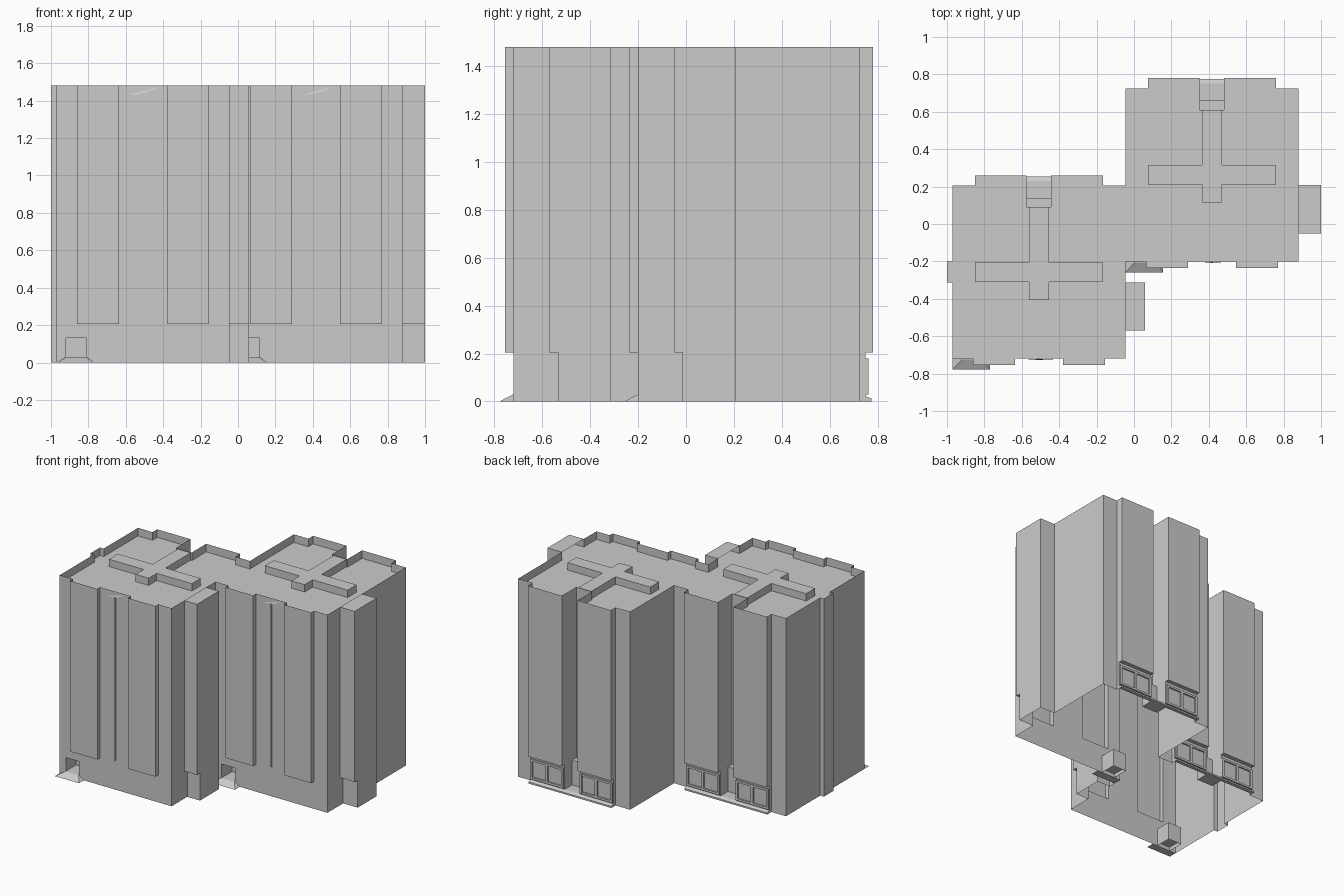
import bpy, bmesh

if "Cube" in bpy.data.objects:
    bpy.data.objects.remove(bpy.data.objects["Cube"])

H, ROOF, LEDGE, DOOR = 1.48, 1.42, 0.205, 0.13
OFFSET = (0.925, 0.52)                      # second tower relative to first
TOWERS = [("left", 0, 0, 0.105), ("right", *OFFSET, 0.12)]


def make(name, faces):
    """Object from a list of faces, each a list of 3D points."""
    bm = bmesh.new()
    for f in faces:
        bm.faces.new([bm.verts.new(p) for p in f])
    bmesh.ops.remove_doubles(bm, verts=bm.verts, dist=1e-5)
    me = bpy.data.meshes.new(name)
    bm.to_mesh(me)
    bm.free()
    ob = bpy.data.objects.new(name, me)
    bpy.context.collection.objects.link(ob)
    return ob


def flat(x0, x1, y0, y1, z, up=True):
    q = [(x0, y0, z), (x1, y0, z), (x1, y1, z), (x0, y1, z)]
    return q if up else q[::-1]


def prism(pts, z0, z1):
    n = len(pts)
    walls = [[(*pts[i], z0), (*pts[(i + 1) % n], z0),
              (*pts[(i + 1) % n], z1), (*pts[i], z1)] for i in range(n)]
    return walls


def box(x0, x1, y0, y1, z0, z1):
    return prism([(x0, y0), (x1, y0), (x1, y1), (x0, y1)], z0, z1) + [
        flat(x0, x1, y0, y1, z0, False), flat(x0, x1, y0, y1, z1)]


def shift(pts, dx, dy):
    return [(x + dx, y + dy) for x, y in pts]


# Outline pieces of one tower, counterclockwise, per height band
def front(band):
    pts = [(-.97, -.72)]
    if band == "high":
        for a, b in ((-.862, -.635), (-.38, -.155)):
            pts += [(a, -.72), (a, -.755), (b, -.755), (b, -.72)]
    elif band == "door":
        pts += [(-.92, -.72), (-.92, -.60), (-.81, -.60), (-.81, -.72)]
    return pts + [(-.045, -.72)]


def side(band, depth):
    y = -.57 if band == "high" else -.535
    x = -.045
    return [(x, y), (x + depth, y), (x + depth, -.312), (x, -.312)]


def back(band):
    y, s = (.26, .09) if band == "high" else (.23, .14)
    return [(-.045, .205), (-.165, .205), (-.165, y), (-.445, y), (-.445, s),
            (-.575, s), (-.575, y), (-.85, y), (-.85, .205), (-.97, .205)]


def outline(band):
    a = front(band) + side(band, .105) + [(-.045, -.2)]
    b = shift(front(band)[1:] + side(band, .12) + back(band)[:-1], *OFFSET)
    b += [(-.045, .725), (-.045, .205)]
    strip = [(-.97, -.2), (-1, -.2), (-1, -.312), (-.97, -.312)]
    return a + b + back(band)[1:] + strip


# Outer walls in three height bands, open at the bottom
for band, z0, z1 in (("door", 0, DOOR), ("low", DOOR, LEDGE), ("high", LEDGE, H)):
    make(band + "_walls", prism(outline(band), z0, z1))

# Roof deck below the parapet
make("roof_deck", [[(x, y, ROOF) for x, y in outline("high")]])

for name, dx, dy, depth in TOWERS:
    # Undersides of overhanging bays, entrance ceiling, side bay cap
    f = []
    for a, b in ((-.862, -.635), (-.38, -.155)):
        f.append(flat(a + dx, b + dx, -.755 + dy, -.72 + dy, LEDGE, False))
    for a, b in ((-.85, -.575), (-.445, -.165)):
        f.append(flat(a + dx, b + dx, .23 + dy, .26 + dy, LEDGE, False))
    f.append(flat(-.575 + dx, -.445 + dx, .09 + dy, .14 + dy, LEDGE))
    f.append(flat(-.92 + dx, -.81 + dx, -.72 + dy, -.60 + dy, DOOR, False))
    x = -.045 + dx
    f.append(flat(x, x + depth, -.57 + dy, -.535 + dy, LEDGE, False))
    f.append(flat(x, x + depth, -.57 + dy, -.312 + dy, H))
    make(name + "_bay_ledges", f)

    # Entrance floor and sloped front ramp
    make(name + "_entrance_floor", [flat(-.92 + dx, -.81 + dx, -.72 + dy, -.60 + dy, .028)])
    o = [(-.97 + dx, -.778 + dy, 0), (-.77 + dx, -.778 + dy, 0),
         (-.77 + dx, -.72 + dy, 0), (-.97 + dx, -.72 + dy, 0)]
    t = [(-.92 + dx, -.725 + dy, .028), (-.81 + dx, -.725 + dy, .028),
         (-.81 + dx, -.72 + dy, .028), (-.92 + dx, -.72 + dy, .028)]
    make(name + "_front_ramp", [o[::-1], t] + [
        [o[i], o[(i + 1) % 4], t[(i + 1) % 4], t[i]] for i in range(4)])

    # Raised cross on the roof
    cross = [(-.85, -.31), (-.562, -.31), (-.562, -.405), (-.455, -.405),
             (-.455, -.31), (-.165, -.31), (-.165, -.205), (-.455, -.205),
             (-.455, .09), (-.562, .09), (-.562, -.205), (-.85, -.205)]
    cross = shift(cross, dx, dy)
    make(name + "_roof_cross", prism(cross, ROOF, H - .005) +
         [[(px, py, H - .005) for px, py in cross]])

    # Thin drainpipe with its slanted flashing
    make(name + "_drainpipe", box(-.515 + dx, -.503 + dx, -.728 + dy, -.72 + dy, .22, 1.44))
    make(name + "_flashing", [[(-.58 + dx, -.722 + dy, 1.433), (-.51 + dx, -.727 + dy, 1.435),
                               (-.41 + dx, -.722 + dy, 1.478)]])

    # Back windows: frame bars on the recessed base
    bars = []
    for a, b in ((-.85, -.575), (-.445, -.165)):
        m = (a + b) / 2
        for c in (a + .012, m, b - .012):
            bars += box(c - .009 + dx, c + .009 + dx, .23 + dy, .242 + dy, .03, .18)
        for z in (.03, .165):
            bars += box(a + .005 + dx, b - .005 + dx, .23 + dy, .241 + dy, z, z + .015)
    make(name + "_window_frames", bars)

    # Sloped back plinth and entrance slab
    x0, x1, y0, y1 = -.85 + dx, -.165 + dx, .23 + dy, .255 + dy
    make(name + "_back_plinth", [
        flat(x0, x1, y0, y1, 0, False),
        [(x0, y0, .022), (x1, y0, .022), (x1, y1, .012), (x0, y1, .012)],
        [(x1, y1, 0), (x0, y1, 0), (x0, y1, .012), (x1, y1, .012)],
        [(x0, y1, 0), (x0, y0, 0), (x0, y0, .022), (x0, y1, .012)],
        [(x1, y0, 0), (x1, y1, 0), (x1, y1, .012), (x1, y0, .022)]])
    make(name + "_back_entrance_slab", box(-.575 + dx, -.445 + dx, .14 + dy, .23 + dy, 0, .02))
